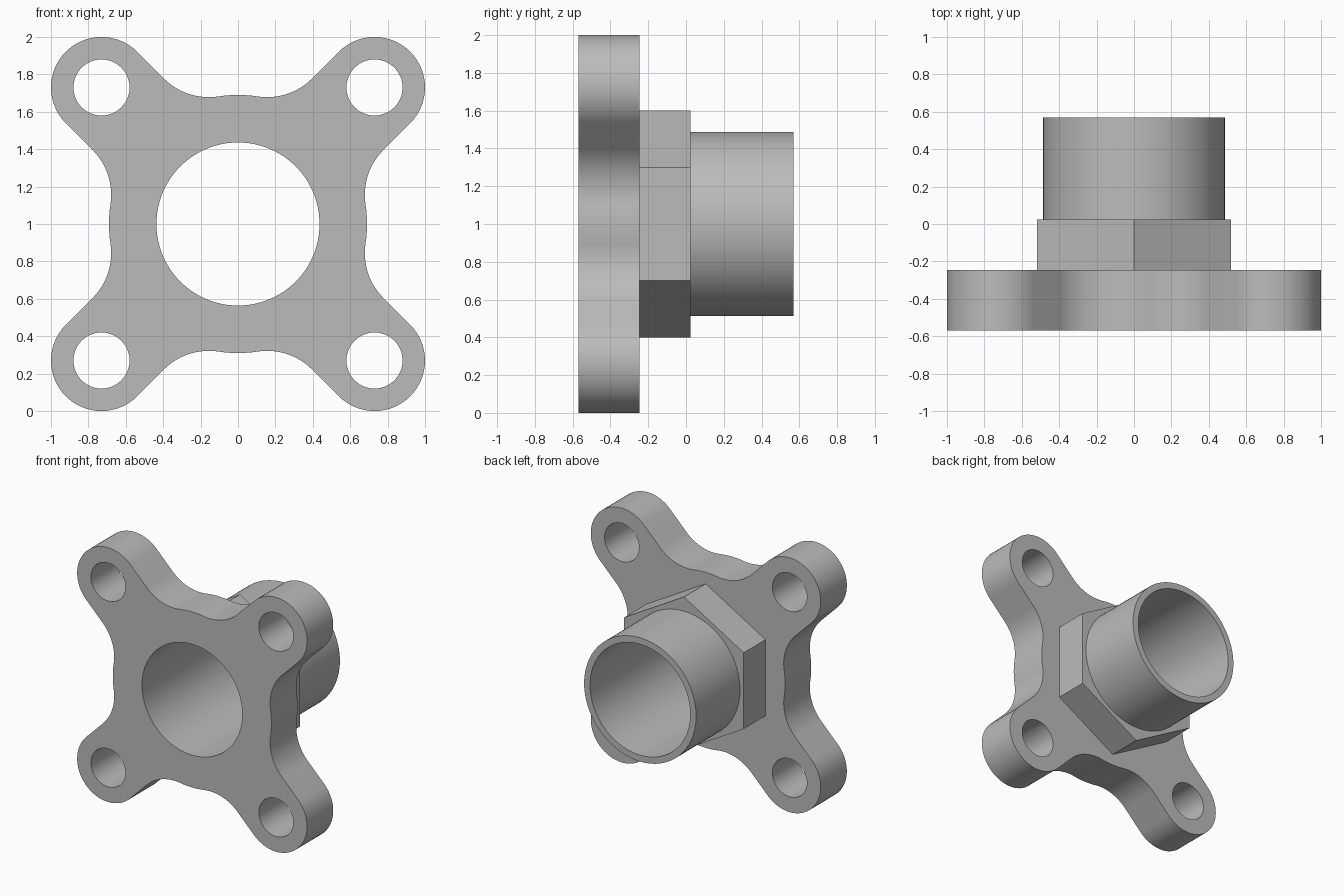
import bpy
import bmesh
from math import atan2, cos, pi, radians, sin, sqrt
from mathutils import Matrix, Vector

if "Cube" in bpy.data.objects:
    bpy.data.objects.remove(bpy.data.objects["Cube"], do_unlink=True)

metal = bpy.data.materials.new("grey_metal")
metal.use_nodes = True
GREY = (0.5, 0.5, 0.5, 1)
metal.diffuse_color = GREY
metal.node_tree.nodes["Principled BSDF"].inputs["Base Color"].default_value = GREY

# Main sizes, with the profile plane centred on the bore axis
AXIS_Z = 1.0
BORE = 0.436
ARM = 0.73 * sqrt(2)
LOBE = 0.27
BOLT = 0.15
HUB = 0.69
FILLET = 0.34


def arc(centre, radius, start, end, steps):
    return [Vector((centre[0] + radius * cos(start + (end - start) * i / steps),
                    centre[1] + radius * sin(start + (end - start) * i / steps)))
            for i in range(steps + 1)]


def ring(radius, sides=96, centre=(0, 0), turn=0.0):
    return arc(centre, radius, turn, turn + 2 * pi, sides)[:-1]


def flange_outline():
    # One arm along the first axis: fillet, rounded end, mirrored fillet, hub arc
    v = LOBE + FILLET
    u = sqrt((HUB + FILLET) ** 2 - v ** 2)
    spread = atan2(v, u)
    arm = arc((u, -v), FILLET, pi - spread, pi / 2, 16)
    arm += arc((ARM, 0), LOBE, -pi / 2, pi / 2, 32)
    arm += arc((u, v), FILLET, -pi / 2, spread - pi, 16)
    arm += arc((0, 0), HUB, spread, pi / 2 - spread, 8)[1:-1]
    outline = []
    for k in range(4):
        turn = Matrix.Rotation(pi / 4 + k * pi / 2, 2)
        outline += [turn @ p for p in arm]
    return outline


def solid(name, loops, front, back):
    # Fill the outline around its holes, then extrude it along the bore axis
    bm = bmesh.new()
    edges = []
    for loop in loops:
        verts = [bm.verts.new((p.x, front, AXIS_Z + p.y)) for p in loop]
        edges += [bm.edges.new((a, b)) for a, b in zip(verts, verts[1:] + verts[:1])]
    bmesh.ops.triangle_fill(bm, edges=edges, use_beauty=True, normal=(0, -1, 0))
    grown = bmesh.ops.extrude_face_region(bm, geom=bm.faces[:], use_keep_orig=True)
    moved = [g for g in grown["geom"] if isinstance(g, bmesh.types.BMVert)]
    bmesh.ops.translate(bm, verts=moved, vec=(0, back - front, 0))
    bmesh.ops.recalc_face_normals(bm, faces=bm.faces[:])
    for face in bm.faces:
        face.smooth = True
    for edge in bm.edges:
        edge.smooth = edge.calc_face_angle(pi) < radians(30)
    mesh = bpy.data.meshes.new(name)
    bm.to_mesh(mesh)
    bm.free()
    mesh.materials.append(metal)
    obj = bpy.data.objects.new(name, mesh)
    bpy.context.collection.objects.link(obj)
    return obj


# Four-armed flange with bolt holes
bolt_holes = [ring(BOLT, 48, (ARM * cos(a), ARM * sin(a)))
              for a in (pi / 4 + k * pi / 2 for k in range(4))]
solid("mounting_flange", [flange_outline(), ring(BORE)] + bolt_holes, -0.57, -0.245)

# Hexagonal collar, one corner upwards
solid("hex_collar", [ring(0.6, 6, turn=pi / 2), ring(BORE)], -0.245, 0.025)

# Round pipe stub
solid("pipe_stub", [ring(0.487), ring(BORE)], 0.025, 0.57)
